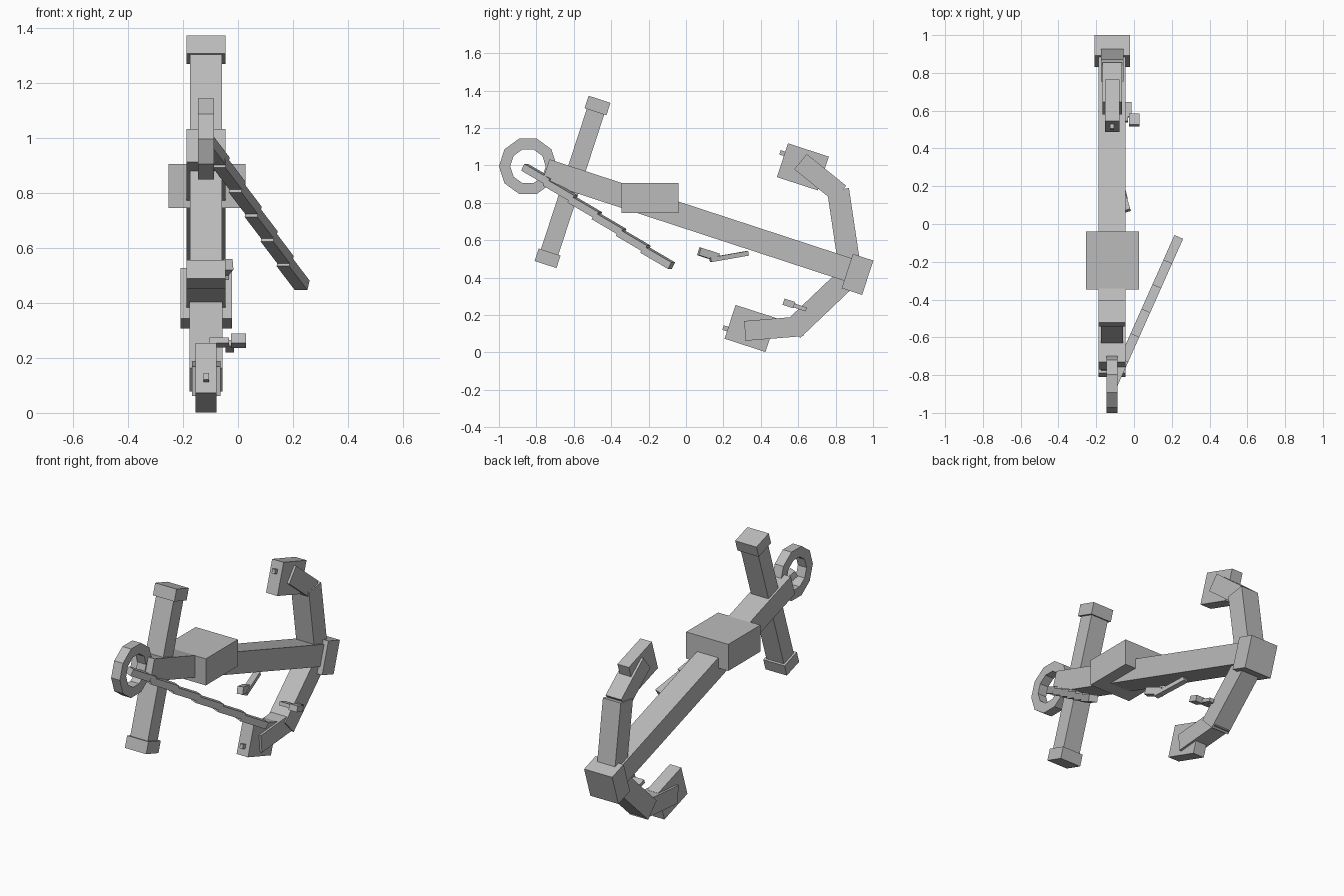
import bpy, bmesh, math
from mathutils import Vector, Matrix

if "Cube" in bpy.data.objects:
    bpy.data.objects.remove(bpy.data.objects["Cube"])

CX = -0.116                      # anchor centre plane
TILT = math.radians(-18)         # lean of the whole anchor
iron = bpy.data.materials.new("iron grey")
iron.diffuse_color = (0.5, 0.5, 0.5, 1)
iron.use_nodes = True
iron.node_tree.nodes["Principled BSDF"].inputs["Base Color"].default_value = iron.diffuse_color


def finish(name, bm):
    bmesh.ops.recalc_face_normals(bm, faces=bm.faces)
    me = bpy.data.meshes.new(name)
    bm.to_mesh(me)
    bm.free()
    me.materials.append(iron)
    ob = bpy.data.objects.new(name, me)
    bpy.context.collection.objects.link(ob)
    return ob


def box(name, centre, size, rot=Matrix.Identity(4)):
    bm = bmesh.new()
    m = Matrix.Translation(centre) @ rot @ Matrix.Diagonal((*size, 1))
    bmesh.ops.create_cube(bm, size=1, matrix=m)
    return finish(name, bm)


def tilted(name, y, z, size, x=CX):
    return box(name, (x, y, z), size, Matrix.Rotation(TILT, 4, 'X'))


def bar(name, a, b, width, height, extra=Matrix.Identity(4)):
    a, b = Vector(a), Vector(b)
    rot = (b - a).to_track_quat('Y', 'Z').to_matrix().to_4x4() @ extra
    return box(name, (a + b) / 2, (width, (b - a).length, height), rot)


# shank, crown and the wooden block around the shank
bar("shank", (CX, -0.75, 0.972), (CX, 0.90, 0.432), 0.142, 0.127)
tilted("crown", 0.917, 0.417, (0.187, 0.115, 0.193))
box("shank_block", (-0.113, -0.193, 0.825), (0.281, 0.305, 0.16))

# stock with end caps
bar("stock", (CX, -0.74, 0.503), (CX, -0.473, 1.32), 0.117, 0.098)
tilted("stock_cap_top", -0.473, 1.32, (0.142, 0.123, 0.07))
tilted("stock_cap_bottom", -0.74, 0.503, (0.142, 0.123, 0.07))

# arms: two segments, a fluke and a small peg each
arms = {
    "upper": ((0.88, 0.42), (0.813, 0.87), (0.823, 0.85), (0.612, 1.02), (0.625, 0.992), (0.517, 1.065)),
    "lower": ((0.88, 0.415), (0.57, 0.12), (0.625, 0.14), (0.315, 0.115), (0.345, 0.128), (0.212, 0.128)),
}
for side, (a, b, c, d, f, p) in arms.items():
    bar(side + "_arm_inner", (CX, *a), (CX, *b), 0.119, 0.118)
    bar(side + "_arm_outer", (CX, *c), (CX, *d), 0.104, 0.106)
    tilted(side + "_fluke", *f, (0.076, 0.23, 0.19))
    tilted(side + "_fluke_peg", *p, (0.02, 0.03, 0.025))

# ten-sided ring
bm = bmesh.new()
n = 10
loops = []
for i in range(n):
    t = 2 * math.pi * i / n
    loops.append([bm.verts.new((CX + x, -0.845 + r * math.cos(t), 0.995 + r * math.sin(t)))
                  for x, r in ((-0.029, 0.155), (0.029, 0.155), (0.029, 0.095), (-0.029, 0.095))])
for i in range(n):
    p, q = loops[i], loops[(i + 1) % n]
    for k in range(4):
        bm.faces.new((p[k], p[(k + 1) % 4], q[(k + 1) % 4], q[k]))
finish("ring", bm)

# trailing chain of overlapping links
start, end = Vector((CX, -0.86, 0.995)), Vector((0.232, -0.08, 0.458))
links = 6
for i in range(links):
    a = start.lerp(end, max(0, i - 0.1) / links)
    b = start.lerp(end, (i + 1) / links)
    bar(f"chain_link_{i + 1}", a, b, 0.05, 0.04, Matrix.Rotation(math.radians(4), 4, 'X'))

# broken hook under the shank
bar("hook_stem", (-0.10, 0.33, 0.53), (-0.05, 0.13, 0.495), 0.035, 0.025)
bar("hook_tip", (-0.035, 0.07, 0.54), (-0.065, 0.17, 0.508), 0.035, 0.042)

# small shackle beside the lower arm
tilted("shackle_head", 0.55, 0.262, (0.055, 0.06, 0.035), 0.002)
tilted("shackle_link", 0.605, 0.242, (0.032, 0.08, 0.022), -0.03)
tilted("shackle_pin", 0.565, 0.256, (0.07, 0.05, 0.022), -0.068)
